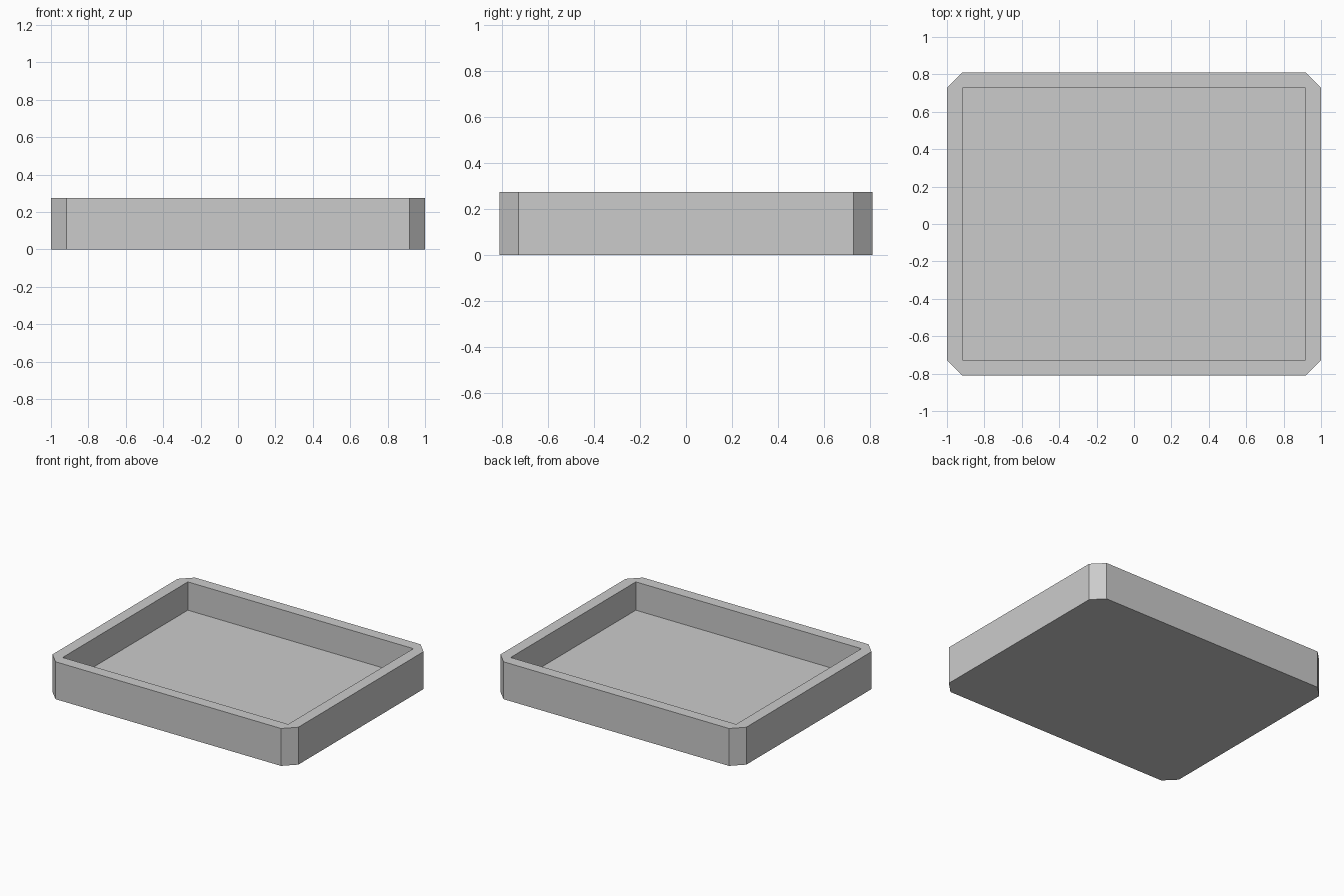
import bpy
import bmesh

cube = bpy.data.objects.get("Cube")
if cube:
    bpy.data.objects.remove(cube, do_unlink=True)

HALF_X, HALF_Y, HEIGHT = 1.0, 0.81, 0.275
WALL, FLOOR = 0.083, 0.067

grey = bpy.data.materials.new("plain grey")
grey.use_nodes = True
colour = (0.6, 0.6, 0.6, 1)
grey.diffuse_color = colour
grey.node_tree.nodes["Principled BSDF"].inputs["Base Color"].default_value = colour

bm = bmesh.new()


def corners(x, y, z):
    return [bm.verts.new((sx * x, sy * y, z))
            for sx, sy in ((-1, -1), (1, -1), (1, 1), (-1, 1))]


def outline(z):
    """Rectangle with its corners cut off, counter-clockwise."""
    x, y = HALF_X - WALL, HALF_Y - WALL
    points = []
    for sx, sy in ((-1, -1), (1, -1), (1, 1), (-1, 1)):
        pair = [(sx * HALF_X, sy * y), (sx * x, sy * HALF_Y)]
        points += pair if sx * sy > 0 else pair[::-1]
    return [bm.verts.new((px, py, z)) for px, py in points]


def bridge(lower, upper):
    n = len(lower)
    for i in range(n):
        j = (i + 1) % n
        bm.faces.new((lower[i], lower[j], upper[j], upper[i]))


# Outer walls and underside
base, rim = outline(0), outline(HEIGHT)
bm.faces.new(base[::-1])
bridge(base, rim)

# Square-cornered recess
lip = corners(HALF_X - WALL, HALF_Y - WALL, HEIGHT)
well = corners(HALF_X - WALL, HALF_Y - WALL, FLOOR)
bridge(lip, well)
bm.faces.new(well)

# Flat rim: a triangle at each cut corner, a strip along each side
for i in range(4):
    a, b, c = rim[2 * i], rim[2 * i + 1], rim[(2 * i + 2) % 8]
    bm.faces.new((a, b, lip[i]))
    bm.faces.new((b, c, lip[(i + 1) % 4], lip[i]))

bmesh.ops.recalc_face_normals(bm, faces=bm.faces)
mesh = bpy.data.meshes.new("tray")
bm.to_mesh(mesh)
bm.free()
mesh.materials.append(grey)
tray = bpy.data.objects.new("tray", mesh)
bpy.context.collection.objects.link(tray)
